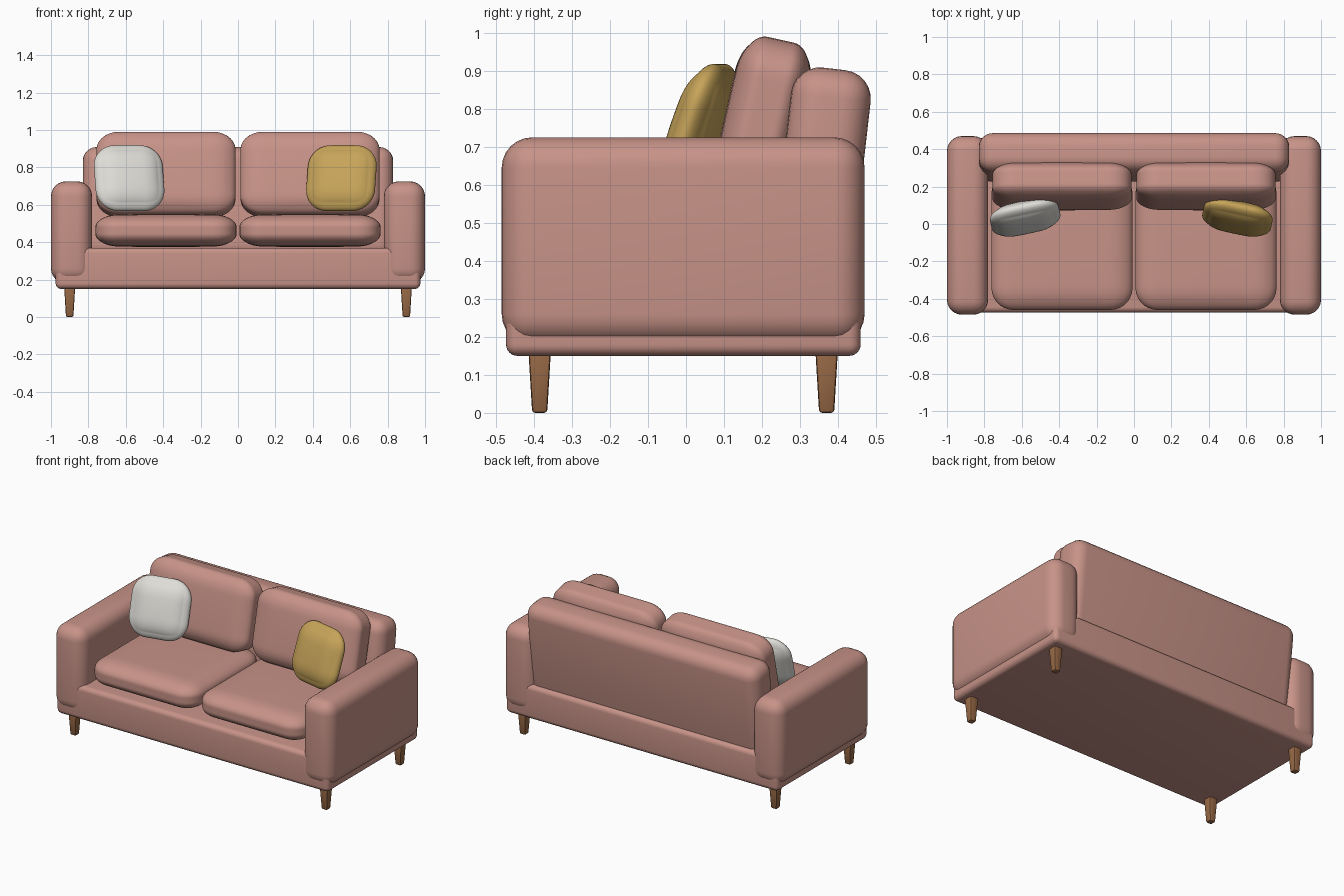
import bpy, bmesh
from math import radians
from mathutils import Vector

if "Cube" in bpy.data.objects:
    bpy.data.objects.remove(bpy.data.objects["Cube"])


def material(name, rgb):
    m = bpy.data.materials.new(name)
    m.use_nodes = True
    m.diffuse_color = (*rgb, 1)
    m.node_tree.nodes["Principled BSDF"].inputs["Base Color"].default_value = (*rgb, 1)
    return m


pink = material("dusty pink fabric", (0.57, 0.29, 0.245))
gold = material("mustard fabric", (0.57, 0.37, 0.10))
white = material("off white fabric", (0.73, 0.72, 0.68))
wood = material("brown wood", (0.31, 0.14, 0.06))


def finish(name, bm, mat, loc, rot=(0, 0, 0)):
    mesh = bpy.data.meshes.new(name)
    bm.to_mesh(mesh)
    bm.free()
    obj = bpy.data.objects.new(name, mesh)
    bpy.context.collection.objects.link(obj)
    obj.location = loc
    obj.rotation_euler = [radians(a) for a in rot]
    mesh.materials.append(mat)
    bpy.ops.object.select_all(action="DESELECT")
    obj.select_set(True)
    bpy.context.view_layer.objects.active = obj
    bpy.ops.object.shade_smooth_by_angle(angle=radians(35))
    return obj


def rounded_box(name, size, radius, mat, loc, rot=(0, 0, 0), taper=1, segments=6):
    bm = bmesh.new()
    bmesh.ops.create_cube(bm, size=1)
    for v in bm.verts:
        k = taper if v.co.z < 0 else 1
        v.co = Vector((v.co.x * size[0] * k, v.co.y * size[1] * k, v.co.z * size[2]))
    bmesh.ops.bevel(bm, geom=bm.edges[:], offset=radius, segments=segments,
                    profile=0.5, affect="EDGES")
    return finish(name, bm, mat, loc, rot)


def cushion(name, size, radii, crown, mat, loc, rot=(0, 0, 0)):
    """Soft box, thin along local z, with elliptical edges and swollen faces."""
    bm = bmesh.new()
    bmesh.ops.create_cube(bm, size=2)
    bmesh.ops.subdivide_edges(bm, edges=bm.edges[:], cuts=23, use_grid_fill=True)
    for v in bm.verts:
        a, b, c = v.co
        core, d = Vector(), Vector()
        for i in range(3):
            half = size[i] / 2
            p, lim = v.co[i] * half, half - radii[i]
            core[i] = max(-lim, min(lim, p))
            d[i] = (p - core[i]) / radii[i]
        if d.length > 0:
            # keep the roundness even by normalising the overhang
            d = d.normalized() * max(abs(x) for x in d)
        v.co = Vector([core[i] + d[i] * radii[i] for i in range(3)])
        v.co.z += crown * c * (1 - a * a) * (1 - b * b)
    return finish(name, bm, mat, loc, rot)


# Frame: base, leaning back, two arms
rounded_box("base", (1.95, 0.933, 0.22), 0.03, pink, (0, -0.007, 0.26))
rounded_box("backrest", (1.66, 0.21, 0.60), 0.075, pink, (0, 0.356, 0.607), (-6.5, 0, 0))

for side, s in (("left", 1), ("right", -1)):
    rounded_box(side + "_arm", (0.22, 0.955, 0.545), 0.08, pink, (s * 0.89, -0.0075, 0.4525))
    cushion(side + "_seat_cushion", (0.755, 0.74, 0.165), (0.12, 0.12, 0.065), 0.006,
            pink, (s * 0.385, -0.09, 0.4625))
    cushion(side + "_back_cushion", (0.745, 0.45, 0.19), (0.12, 0.10, 0.06), 0.008,
            pink, (s * 0.385, 0.201, 0.762), (77.5, 0, 0))
    # Tapered legs
    for end, y in (("front", -0.385), ("back", 0.37)):
        rounded_box(f"{end}_{side}_leg", (0.06, 0.06, 0.17), 0.008, wood,
                    (s * 0.9, y, 0.085), taper=0.66, segments=2)

# Loose pillows turned toward the middle
for name, mat, x, s in (("gold_pillow", gold, 0.553, 1), ("white_pillow", white, -0.582, -1)):
    cushion(name, (0.375, 0.37, 0.10), (0.12, 0.12, 0.05), 0.015, mat,
            (x, 0.035, 0.742), (71, 0, -12 * s))
